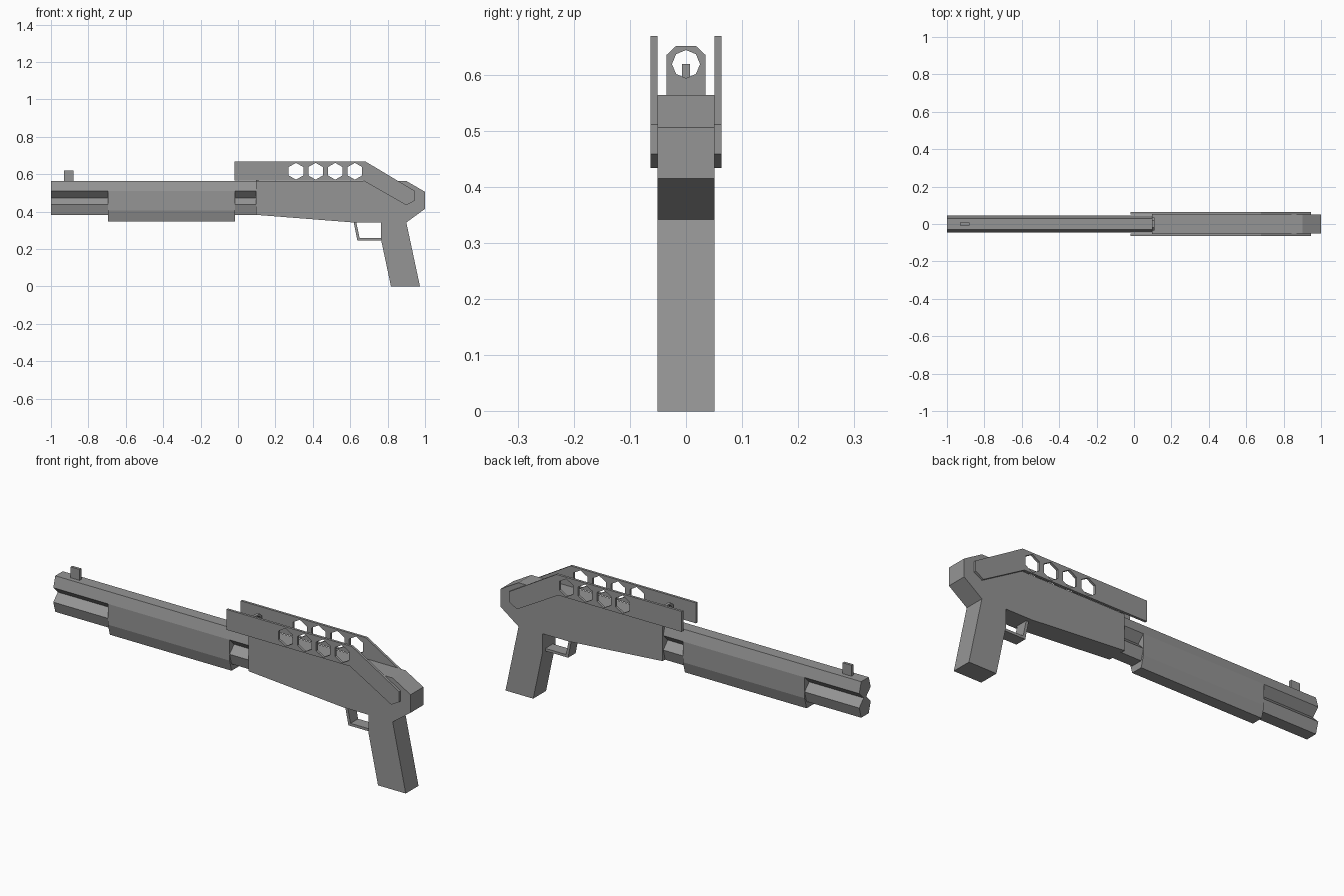
import bpy, bmesh
from math import pi, sin, cos
from mathutils import Euler

if "Cube" in bpy.data.objects:
    bpy.data.objects.remove(bpy.data.objects["Cube"])

# Dark gunmetal grey shared by all parts
metal = bpy.data.materials.new("dark_grey")
metal.diffuse_color = (0.3, 0.3, 0.3, 1)
metal.use_nodes = True
metal.node_tree.nodes["Principled BSDF"].inputs["Base Color"].default_value = metal.diffuse_color


def ngon(cx, cy, r, n, turn=0.0):
    return [(cx + r * cos(turn + 2 * pi * i / n), cy + r * sin(turn + 2 * pi * i / n))
            for i in range(n)]


def mirrored(half):
    """Complete a (y, z) half outline across y = 0."""
    return half + [(-y, z) for y, z in reversed(half)]


def prism(name, axis, loops, lo, hi):
    """Extrude closed outlines (the first is the outline, the rest are holes).
    axis 'y': outlines are (x, z); axis 'x': outlines are (y, z)."""
    curve = bpy.data.curves.new(name, 'CURVE')
    curve.dimensions = '2D'
    curve.fill_mode = 'BOTH'
    curve.extrude = (hi - lo) / 2
    for pts in loops:
        s = curve.splines.new('POLY')
        s.points.add(len(pts) - 1)
        for p, (a, b) in zip(s.points, pts):
            p.co = (a, b, 0, 1)
        s.use_cyclic_u = True
    tmp = bpy.data.objects.new(name + "_outline", curve)
    bpy.context.collection.objects.link(tmp)
    bpy.context.view_layer.update()
    dg = bpy.context.evaluated_depsgraph_get()
    mesh = bpy.data.meshes.new_from_object(tmp.evaluated_get(dg))
    bpy.data.objects.remove(tmp)
    bpy.data.curves.remove(curve)

    rot = Euler((pi / 2, 0, pi / 2 if axis == 'x' else 0)).to_matrix().to_4x4()
    mesh.transform(rot)
    mid = (lo + hi) / 2
    bm = bmesh.new()
    bm.from_mesh(mesh)
    bmesh.ops.translate(bm, verts=bm.verts, vec=(mid, 0, 0) if axis == 'x' else (0, mid, 0))
    bmesh.ops.remove_doubles(bm, verts=bm.verts, dist=1e-5)
    bmesh.ops.dissolve_limit(bm, angle_limit=0.01, verts=bm.verts, edges=bm.edges)
    bmesh.ops.recalc_face_normals(bm, faces=bm.faces)
    for f in bm.faces:
        f.smooth = False
    bm.to_mesh(mesh)
    bm.free()
    mesh.name = name
    mesh.materials.clear()
    mesh.materials.append(metal)
    ob = bpy.data.objects.new(name, mesh)
    bpy.context.collection.objects.link(ob)
    return ob


# Barrel and magazine tube, meeting in a deep groove along each side
prism("barrel", 'x', [mirrored([(0.03, 0.564), (0.046, 0.51), (0.009, 0.473)])], -1.0, 0.11)
prism("magazine_tube", 'x', [mirrored([(0.009, 0.475), (0.046, 0.437), (0.03, 0.382)])],
      -1.0, 0.11)

# Sliding pump grip under the barrel
prism("pump_grip", 'x', [mirrored([(0.046, 0.51), (0.046, 0.405), (0.03, 0.348)])],
      -0.695, -0.015)

# Receiver and pistol grip as one profile
prism("receiver_and_grip", 'y', [[
    (0.095, 0.564), (0.90, 0.564), (1.0, 0.506), (1.0, 0.415), (0.90, 0.342),
    (0.973, 0.0), (0.818, 0.0), (0.765, 0.25), (0.765, 0.342), (0.62, 0.342),
    (0.095, 0.383)]], -0.051, 0.051)

# Trigger guard strap
prism("trigger_guard", 'y', [[
    (0.617, 0.35), (0.638, 0.247), (0.77, 0.247), (0.77, 0.26),
    (0.65, 0.26), (0.631, 0.35)]], -0.03, 0.03)

# Side plates with six-sided lightening holes
plate = [(-0.02, 0.669), (0.68, 0.669), (0.945, 0.511), (0.945, 0.459),
         (0.90, 0.434), (0.67, 0.566), (-0.02, 0.566)]
holes = [ngon(0.31 + 0.105 * i, 0.616, 0.045, 6, pi / 2) for i in range(4)]
for side, lo, hi in (("right", -0.063, -0.0505), ("left", 0.0505, 0.063)):
    prism("side_plate_" + side, 'y', [plate] + holes, lo, hi)

# Rear ring sight and front post sight
prism("rear_sight", 'x', [mirrored([(0.035, 0.56), (0.035, 0.635), (0.018, 0.651)]),
                          ngon(0, 0.619, 0.025, 8)], 0.095, 0.11)
prism("front_sight", 'y', [[(-0.93, 0.555), (-0.88, 0.555), (-0.88, 0.619), (-0.93, 0.619)]],
      -0.007, 0.007)
